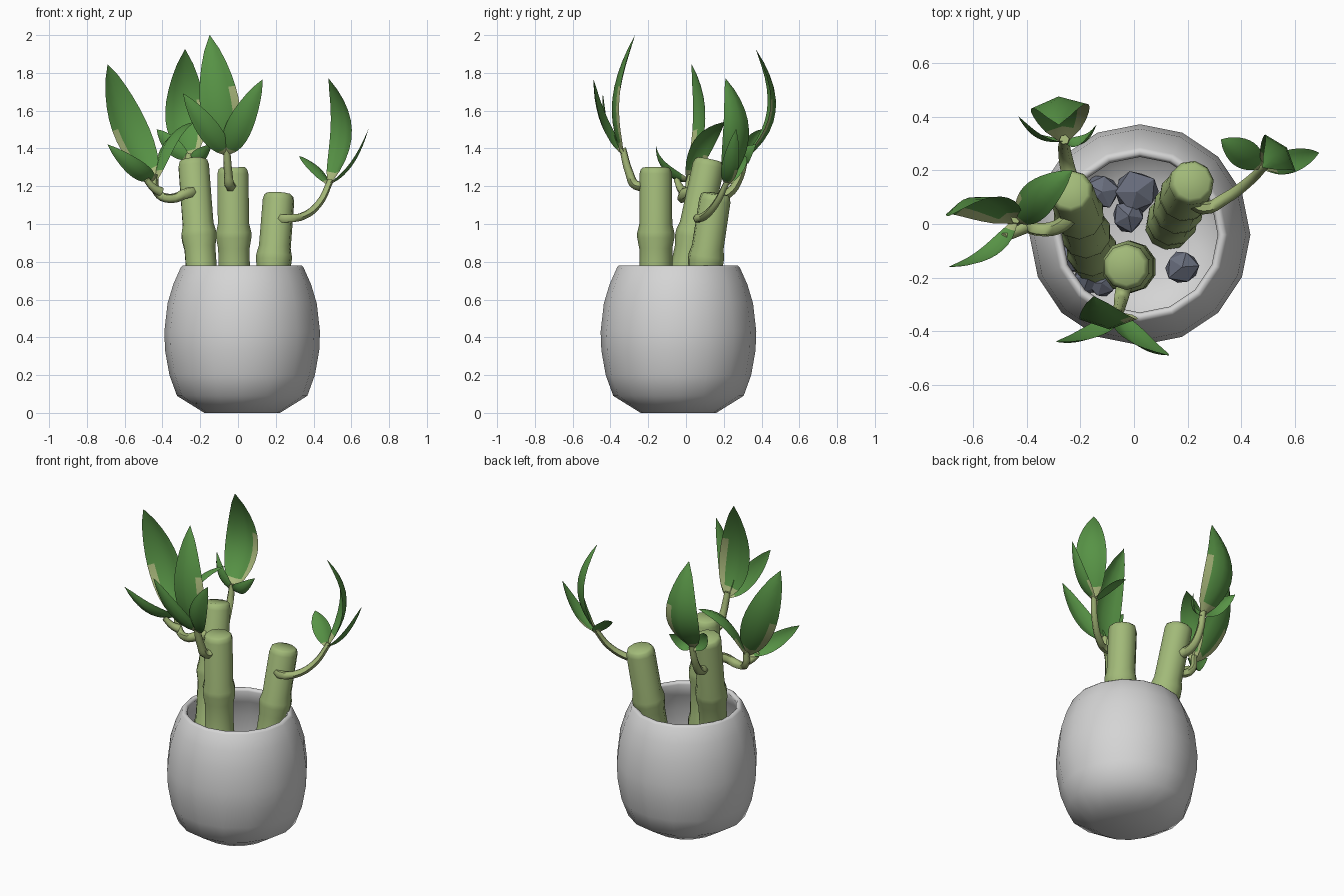
import bpy, bmesh, math, random
from mathutils import Vector as V

if "Cube" in bpy.data.objects:
    bpy.data.objects.remove(bpy.data.objects["Cube"])

random.seed(4)


def material(name, rgb):
    m = bpy.data.materials.new(name)
    m.diffuse_color = (*rgb, 1)
    m.use_nodes = True
    m.node_tree.nodes["Principled BSDF"].inputs["Base Color"].default_value = m.diffuse_color
    return m


WHITE = material("white_ceramic", (0.66, 0.66, 0.66))
CANE = material("cane_green", (0.36, 0.49, 0.19))
STEM = material("stem_green", (0.36, 0.46, 0.18))
LEAF = material("leaf_green", (0.095, 0.29, 0.06))
PALE = material("pale_leaf_patch", (0.40, 0.48, 0.20))
STONE = material("slate_stone", (0.14, 0.155, 0.205))


def finish(bm, name, mats, angle=50):
    me = bpy.data.meshes.new(name)
    bm.to_mesh(me)
    bm.free()
    ob = bpy.data.objects.new(name, me)
    bpy.context.collection.objects.link(ob)
    for m in mats:
        me.materials.append(m)
    bpy.ops.object.select_all(action='DESELECT')
    ob.select_set(True)
    bpy.context.view_layer.objects.active = ob
    if angle:
        bpy.ops.object.shade_smooth_by_angle(angle=math.radians(angle))
    return ob


def lathe(name, rings, sides, mat, angle=50):
    """Rings of (centre, radius, axis quaternion), capped at both ends."""
    bm = bmesh.new()
    loops = []
    for c, r, q in rings:
        loops.append([bm.verts.new(V(c) + q @ V((r * math.cos(a), r * math.sin(a), 0)))
                      for a in (2 * math.pi * i / sides for i in range(sides))])
    for a, b in zip(loops, loops[1:]):
        for i in range(sides):
            j = (i + 1) % sides
            bm.faces.new((a[i], a[j], b[j], b[i]))
    bm.faces.new(loops[0][::-1])
    bm.faces.new(loops[-1])
    bmesh.ops.recalc_face_normals(bm, faces=bm.faces)
    return finish(bm, name, [mat], angle)


def track(d):
    return V(d).to_track_quat('Z', 'Y')


# Hollow rounded pot
UP = track((0, 0, 1))
pot_profile = [(0.20, 0), (0.345, 0.09), (0.385, 0.20), (0.408, 0.33), (0.412, 0.43),
               (0.395, 0.58), (0.365, 0.68), (0.325, 0.77), (0.315, 0.78), (0.30, 0.78),
               (0.29, 0.765), (0.33, 0.68), (0.36, 0.58), (0.38, 0.42), (0.355, 0.2),
               (0.31, 0.11), (0.18, 0.045)]
lathe("pot", [((0.022, -0.04, z), r, UP) for r, z in pot_profile], 16, WHITE, 60)


# Cane stalks with swollen nodes
def stalk(name, base, top, r, nodes):
    base, top = V(base), V(top)
    d = (top - base).normalized()
    length = (top - base).length
    q = track(d)
    prof = [(0, r)]
    for s in nodes:
        prof += [(s - 0.07, r * 0.97), (s - 0.015, r * 1.09), (s + 0.015, r * 1.09), (s + 0.06, r * 0.97)]
    prof += [(length - 0.035, r * 0.96), (length - 0.01, r * 0.88), (length, r * 0.74)]
    lathe(name, [(base + d * s, k, q) for s, k in prof], 10, CANE, 45)


stalk("front_stalk", (-0.01, -0.16, 0.05), (-0.028, -0.16, 1.30), 0.09, (0.25, 0.57, 0.89))
stalk("left_stalk", (-0.14, -0.15, 0.05), (-0.237, 0.125, 1.34), 0.088, (0.25, 0.57, 0.91))
stalk("right_stalk", (0.13, -0.01, 0.05), (0.217, 0.158, 1.16), 0.088, (0.17, 0.46, 0.78))


# Curved side shoots
def shoot(name, pts, r=0.021):
    cu = bpy.data.curves.new(name, 'CURVE')
    cu.dimensions = '3D'
    cu.bevel_depth = r
    cu.bevel_resolution = 1
    cu.resolution_u = 4
    cu.use_fill_caps = True
    sp = cu.splines.new('BEZIER')
    sp.bezier_points.add(len(pts) - 1)
    for i, (p, co) in enumerate(zip(sp.bezier_points, pts)):
        p.co = co
        p.handle_left_type = p.handle_right_type = 'AUTO'
        p.radius = 1.5 - 0.6 * i / (len(pts) - 1)
    cu.materials.append(STEM)
    ob = bpy.data.objects.new(name, cu)
    bpy.context.collection.objects.link(ob)
    bpy.ops.object.select_all(action='DESELECT')
    ob.select_set(True)
    bpy.context.view_layer.objects.active = ob
    bpy.ops.object.convert(target='MESH')
    bpy.ops.object.shade_smooth_by_angle(angle=math.radians(60))


shoot("front_shoot", [(-0.03, -0.2, 1.21), (-0.045, -0.265, 1.205), (-0.052, -0.3, 1.27), (-0.06, -0.335, 1.40)])
shoot("left_shoot", [(-0.22, 0.06, 1.17), (-0.265, 0.0, 1.165), (-0.36, -0.02, 1.135), (-0.43, 0.01, 1.17), (-0.44, 0.02, 1.26)])
shoot("left_shoot_stub", [(-0.41, -0.01, 1.17), (-0.445, -0.03, 1.19), (-0.485, -0.05, 1.235)], 0.018)
shoot("back_shoot", [(-0.23, 0.14, 1.14), (-0.25, 0.22, 1.16), (-0.26, 0.28, 1.24), (-0.26, 0.315, 1.37)])
shoot("right_shoot", [(0.21, 0.09, 1.03), (0.26, 0.06, 1.03), (0.34, 0.095, 1.04), (0.43, 0.16, 1.11), (0.49, 0.22, 1.23)], 0.018)


# Leaves: curled blade through base, middle and tip, folded along the midrib
def leaf(name, base, mid, tip, half, patch=0):
    base, mid, tip = V(base), V(mid), V(tip)
    ctrl = 2 * mid - (base + tip) / 2
    side = (tip - base).cross(mid - (base + tip) / 2).normalized()
    rows = 10
    bm = bmesh.new()
    grid = []
    for i in range(rows + 1):
        t = i / rows
        p = base * (1 - t) ** 2 + ctrl * 2 * t * (1 - t) + tip * t * t
        tangent = ((ctrl - base) * (1 - t) + (tip - ctrl) * t).normalized()
        inward = side.cross(tangent)
        if inward.dot(mid - (base + tip) / 2) > 0:
            inward.negate()
        w = max(half * t ** 0.6 * (1 - t) ** 0.8 / 0.385, 0.014 * (1 - t) + 0.001)
        grid.append([bm.verts.new(p + side * w * u + inward * w * 0.35 * abs(u))
                     for u in (-1, -0.6, 0, 0.6, 1)])
    for i in range(rows):
        for j in range(4):
            f = bm.faces.new((grid[i][j], grid[i][j + 1], grid[i + 1][j + 1], grid[i + 1][j]))
            # pale variegation at the base and along part of one margin
            edge = (patch > 0 and j == 3) or (patch < 0 and j == 0)
            f.material_index = 1 if i == 0 or (edge and 1 <= i <= abs(patch)) else 0
    finish(bm, name, [LEAF, PALE], 60)


A, B, C, D = (-0.06, -0.335, 1.37), (-0.44, 0.01, 1.23), (-0.26, 0.31, 1.34), (0.485, 0.215, 1.21)
leaves = [
    ("front_leaf_tall", A, (-0.10, -0.39, 1.66), (-0.15, -0.27, 2.0), 0.105, 5),
    ("front_leaf_right", A, (0.01, -0.45, 1.53), (0.13, -0.49, 1.765), 0.07, 0),
    ("front_leaf_left", A, (-0.16, -0.425, 1.50), (-0.29, -0.44, 1.69), 0.06, 0),
    ("left_leaf_tall", B, (-0.59, 0.10, 1.52), (-0.69, 0.03, 1.845), 0.10, 4),
    ("left_leaf_outer", B, (-0.54, -0.12, 1.29), (-0.69, -0.16, 1.42), 0.05, 0),
    ("left_leaf_inner", B, (-0.37, 0.09, 1.45), (-0.23, 0.20, 1.54), 0.07, -2),
    ("back_leaf_tall", C, (-0.28, 0.475, 1.60), (-0.28, 0.37, 1.925), 0.11, -5),
    ("back_leaf_left", C, (-0.36, 0.32, 1.42), (-0.43, 0.40, 1.50), 0.045, 0),
    ("back_leaf_right", C, (-0.19, 0.30, 1.36), (-0.14, 0.37, 1.42), 0.045, 0),
    ("right_leaf_tall", D, (0.57, 0.285, 1.50), (0.48, 0.21, 1.77), 0.09, 0),
    ("right_leaf_outer", D, (0.605, 0.235, 1.31), (0.69, 0.265, 1.50), 0.045, 3),
    ("right_leaf_inner", D, (0.41, 0.26, 1.31), (0.325, 0.315, 1.36), 0.055, 0),
]
for args in leaves:
    leaf(*args)

# Faceted stones on the pot floor
stones = [(-0.12, 0.12, 0.07), (0.01, 0.12, 0.085), (-0.02, 0.03, 0.065), (0.18, -0.16, 0.07),
          (-0.24, -0.13, 0.06), (-0.17, -0.20, 0.065), (-0.12, -0.22, 0.06)]
for n, (x, y, r) in enumerate(stones):
    bm = bmesh.new()
    bmesh.ops.create_icosphere(bm, subdivisions=1, radius=r)
    turn = random.uniform(0, 6)
    for v in bm.verts:
        v.co *= random.uniform(0.88, 1.1)
        a, b = v.co.x, v.co.y
        v.co = V((x + a * math.cos(turn) - b * math.sin(turn),
                  y + a * math.sin(turn) + b * math.cos(turn), 0.11 + v.co.z * 0.8))
    finish(bm, f"stone_{n + 1}", [STONE], 0)
